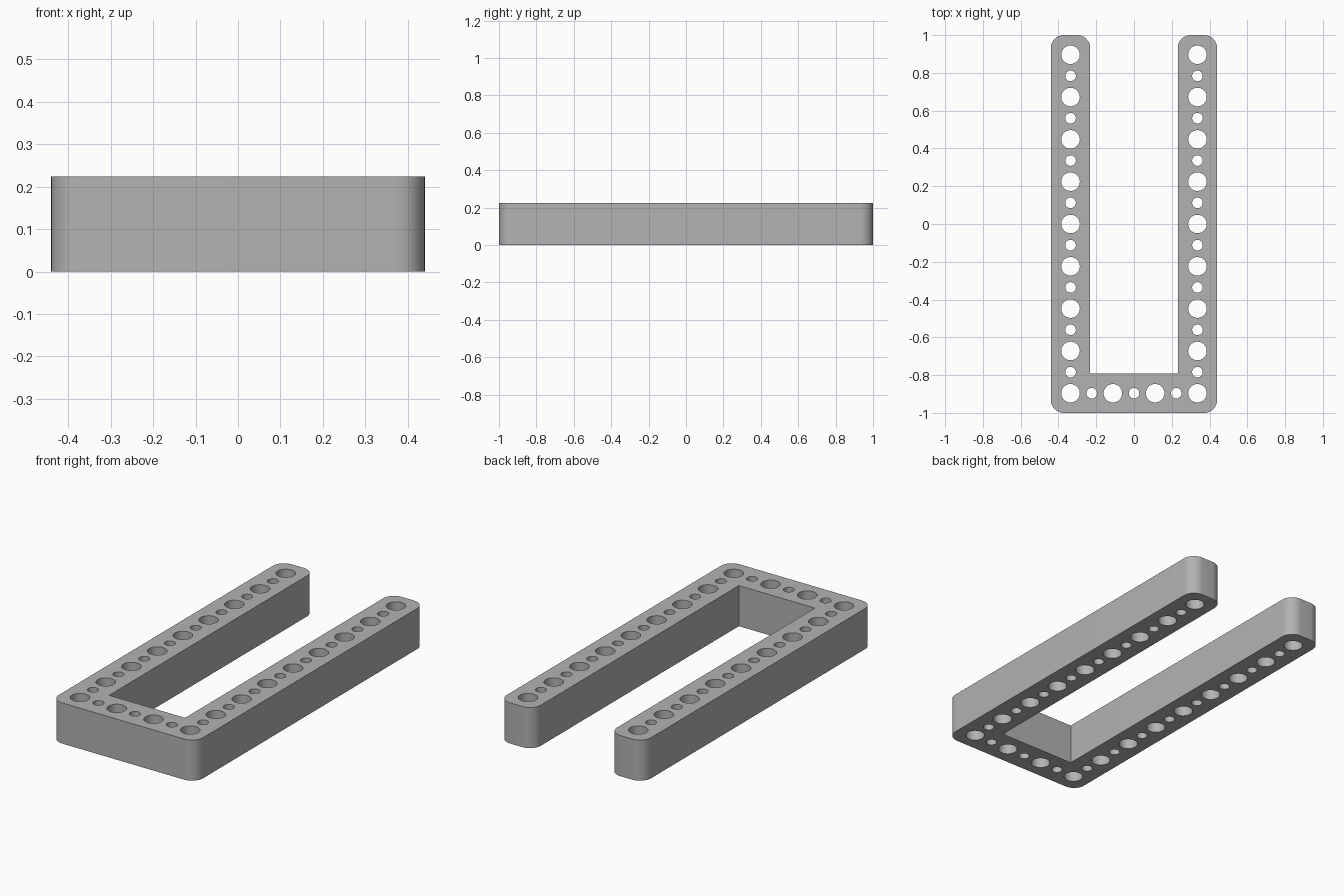
import bpy
import bmesh
from math import cos, sin, pi

PITCH = 0.224            # spacing of the large holes
MARGIN = 0.104           # hole centre to outer edge
HEIGHT = 0.224
CORNER = 0.068
BIG, SMALL = 0.049, 0.028
COL_X = 1.5 * PITCH      # hole column of each arm
ROW_Y = -4 * PITCH       # hole row of the crossbar

cube = bpy.data.objects.get("Cube")
if cube:
    bpy.data.objects.remove(cube, do_unlink=True)

grey = bpy.data.materials.new("plain grey")
grey.use_nodes = True
colour = (0.45, 0.45, 0.45, 1)
grey.diffuse_color = colour
grey.node_tree.nodes["Principled BSDF"].inputs["Base Color"].default_value = colour


def arc(x, y, radius, start, sweep, steps):
    return [(x + radius * cos(start + sweep * i / steps),
             y + radius * sin(start + sweep * i / steps)) for i in range(steps + 1)]


def add_loop(curve, points):
    spline = curve.splines.new("POLY")
    spline.points.add(len(points) - 1)
    for point, (x, y) in zip(spline.points, points):
        point.co = (x, y, 0, 1)
    spline.use_cyclic_u = True


def corner(x, y, start):
    # Rounded outer corner; the centre sits inside the given corner point
    mid = start + pi / 4
    cx = x - CORNER * (1 if cos(mid) > 0 else -1)
    cy = y - CORNER * (1 if sin(mid) > 0 else -1)
    return arc(cx, cy, CORNER, start, pi / 2, 12)


curve = bpy.data.curves.new("frame_profile", "CURVE")
curve.dimensions = "2D"
curve.fill_mode = "BOTH"
curve.extrude = HEIGHT / 2

# U-shaped outline, counter-clockwise, with sharp inner corners
out, inner, floor = COL_X + MARGIN, COL_X - MARGIN, ROW_Y + MARGIN
outline = corner(-out, -1, pi) + corner(out, -1, 1.5 * pi)
outline += corner(out, 1, 0) + corner(inner, 1, pi / 2)
outline += [(inner, floor), (-inner, floor)]
outline += corner(-inner, 1, 0) + corner(-out, 1, pi / 2)
add_loop(curve, outline)

# Alternating large and small through holes along the arms and crossbar
holes = [(side * COL_X, ROW_Y + i * PITCH / 2, i) for side in (-1, 1) for i in range(17)]
holes += [(-COL_X + i * PITCH / 2, ROW_Y, i) for i in range(1, 6)]
for x, y, i in holes:
    add_loop(curve, arc(x, y, SMALL if i % 2 else BIG, 0, 2 * pi, 40)[:-1])

# Turn the filled profile into one welded solid
helper = bpy.data.objects.new("profile_helper", curve)
bpy.context.scene.collection.objects.link(helper)
bpy.context.view_layer.update()
evaluated = helper.evaluated_get(bpy.context.evaluated_depsgraph_get())
mesh = bpy.data.meshes.new_from_object(evaluated)
bpy.data.objects.remove(helper, do_unlink=True)

bm = bmesh.new()
bm.from_mesh(mesh)
bmesh.ops.remove_doubles(bm, verts=bm.verts, dist=0.0001)
bmesh.ops.recalc_face_normals(bm, faces=bm.faces)
bmesh.ops.translate(bm, verts=bm.verts, vec=(0, 0, HEIGHT / 2))
bm.to_mesh(mesh)
bm.free()

mesh.materials.clear()
mesh.materials.append(grey)
frame = bpy.data.objects.new("perforated_u_frame", mesh)
bpy.context.scene.collection.objects.link(frame)
bpy.ops.object.select_all(action="DESELECT")
frame.select_set(True)
bpy.context.view_layer.objects.active = frame
bpy.ops.object.shade_smooth_by_angle(angle=pi / 6)
